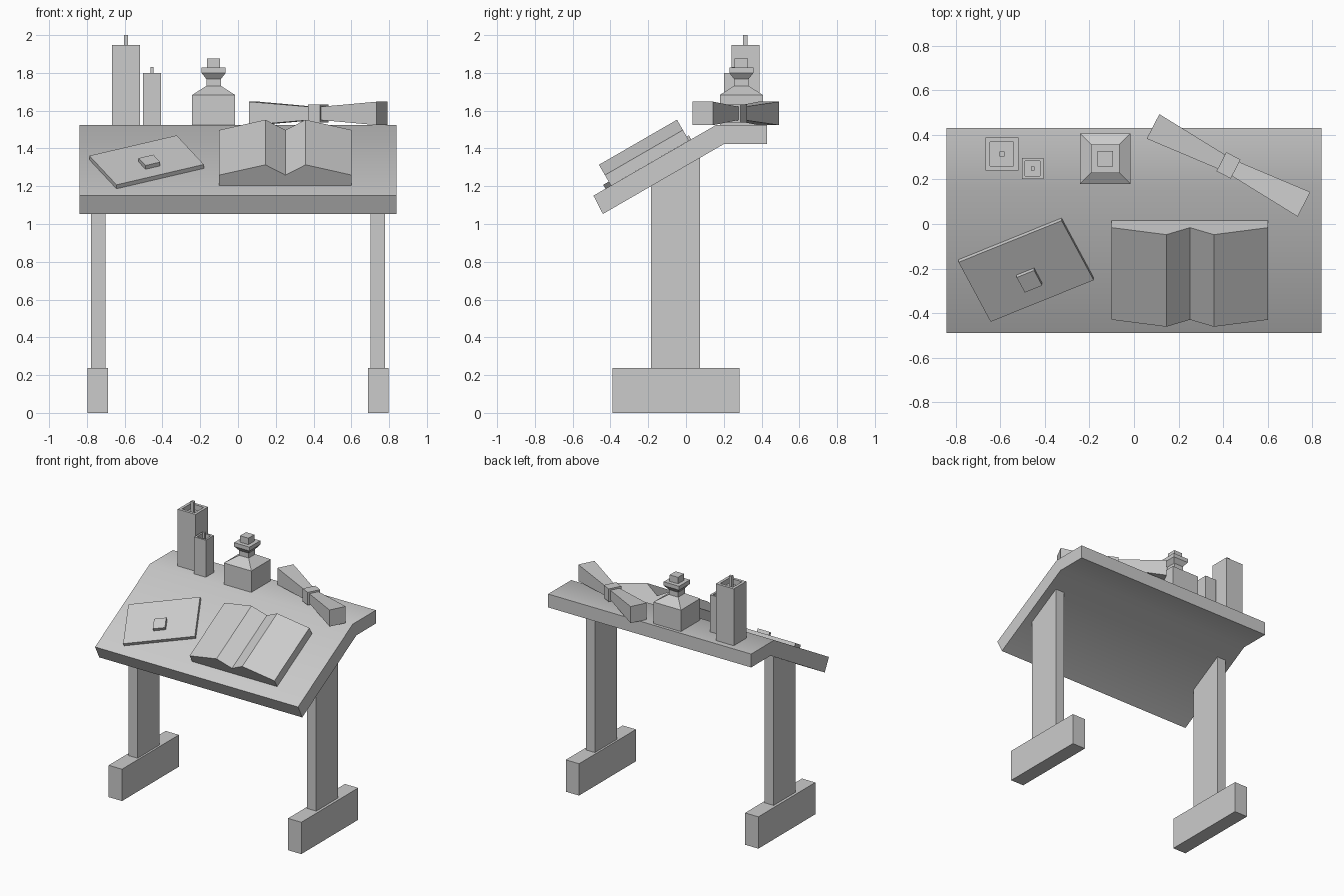
import bpy, bmesh
from math import radians, tan
from mathutils import Matrix, Vector

if "Cube" in bpy.data.objects:
    bpy.data.objects.remove(bpy.data.objects["Cube"])

TILT = radians(30)
DESK_Z = 1.523
# Local frame lying on the sloped writing surface: x across, y uphill, z outward
SLOPE = Matrix.Translation((0, -0.49, 1.15)) @ Matrix.Rotation(TILT, 4, 'X')


def finish(name, bm, matrix):
    bmesh.ops.recalc_face_normals(bm, faces=bm.faces)
    mesh = bpy.data.meshes.new(name)
    bm.to_mesh(mesh)
    bm.free()
    obj = bpy.data.objects.new(name, mesh)
    obj.matrix_world = matrix
    bpy.context.collection.objects.link(obj)
    return obj


def prism(name, points, extrude, matrix=Matrix()):
    """Closed 3D outline pushed along a vector."""
    bm = bmesh.new()
    face = bm.faces.new([bm.verts.new(p) for p in points])
    new = bmesh.ops.extrude_face_region(bm, geom=[face])["geom"]
    verts = [v for v in new if isinstance(v, bmesh.types.BMVert)]
    bmesh.ops.translate(bm, verts=verts, vec=Vector(extrude))
    # keep the starting cap so the solid is closed
    if not face.is_valid:
        bm.faces.new([v for v in bm.verts if v not in verts])
    return finish(name, bm, matrix)


def block(name, lo, hi, matrix=Matrix()):
    (x0, y0, z0), (x1, y1, z1) = lo, hi
    return prism(name, [(x0, y0, z0), (x1, y0, z0), (x1, y1, z0), (x0, y1, z0)],
                 (0, 0, z1 - z0), matrix)


def square_loft(name, rings, matrix):
    """Square sections given as (half width, height), capped at both ends."""
    bm = bmesh.new()
    loops = [[bm.verts.new((sx * h, sy * h, z))
              for sx, sy in ((-1, -1), (1, -1), (1, 1), (-1, 1))] for h, z in rings]
    for a, b in zip(loops, loops[1:]):
        for i in range(4):
            j = (i + 1) % 4
            bm.faces.new((a[i], a[j], b[j], b[i]))
    bm.faces.new(loops[0][::-1])
    bm.faces.new(loops[-1])
    return finish(name, bm, matrix)


# Bent desk top, soft shading across the bend
desk = prism("desk_top", [(-0.84, y, z) for y, z in (
    (-0.44, 1.053), (0.20, 1.423), (0.43, 1.423),
    (0.43, DESK_Z), (0.157, DESK_Z), (-0.49, 1.15))], (1.68, 0, 0))
bpy.ops.object.select_all(action='DESELECT')
desk.select_set(True)
bpy.context.view_layer.objects.active = desk
bpy.ops.object.shade_smooth_by_angle(angle=radians(35))

# Legs with slanted tops, and feet
for side, s in (("left", -1), ("right", 1)):
    top = lambda y: 1.43 + (y - 0.20) * tan(TILT)
    prism(side + "_leg", [(s * 0.702, y, z) for y, z in (
        (-0.185, 0.23), (0.074, 0.23), (0.074, top(0.074)), (-0.185, top(-0.185)))],
        (s * 0.075, 0, 0))
    x0, x1 = sorted((s * 0.687, s * 0.797))
    block(side + "_foot", (x0, -0.39, 0), (x1, 0.283, 0.238))

# Candles with hollowed tops and wicks
for name, x, y, half, rim, height, wick, wick_top in (
        ("tall_candle", -0.593, 0.314, 0.074, 0.053, 0.425, 0.011, 0.477),
        ("short_candle", -0.455, 0.249, 0.048, 0.034, 0.277, 0.008, 0.309)):
    at = Matrix.Translation((x, y, DESK_Z))
    floor = height - 0.04
    square_loft(name, [(half, 0), (half, height), (rim, height), (rim, floor)], at)
    square_loft(name + "_wick", [(wick, floor), (wick, wick_top)], at)

# Ink bottle and stopper
at = Matrix.Translation((-0.129, 0.293, DESK_Z))
square_loft("ink_bottle", [(0.114, 0), (0.114, 0.16), (0.039, 0.208), (0.039, 0.245),
                           (0.064, 0.277), (0.064, 0.306)], at)
square_loft("ink_stopper", [(0.035, 0.30), (0.035, 0.354)], at)

# Rolled scroll pinched by a band
at = (Matrix.Translation((0.424, 0.263, DESK_Z + 0.0625))
      @ Matrix.Rotation(radians(-27.3), 4, 'Z') @ Matrix.Rotation(radians(90), 4, 'Y'))
square_loft("scroll", [(0.062, -0.381), (0.035, -0.03), (0.035, 0.03), (0.062, 0.381)], at)
square_loft("scroll_band", [(0.048, -0.036), (0.048, 0.036)], at)

# Open book on the slope
prism("open_book", [(x, 0.107, z) for x, z in (
    (-0.10, 0), (0.602, 0), (0.602, 0.064), (0.358, 0.127),
    (0.251, 0.064), (0.145, 0.127), (-0.10, 0.064))], (0, 0.477, 0), SLOPE)

# Letter and its wax seal
turn = Matrix.Rotation(radians(25), 4, 'Z')
block("letter", (-0.255, -0.17, 0), (0.255, 0.17, 0.024),
      SLOPE @ Matrix.Translation((-0.484, 0.335, 0)) @ turn)
block("wax_seal", (-0.043, -0.043, 0.02), (0.043, 0.043, 0.047),
      SLOPE @ Matrix.Translation((-0.469, 0.295, 0)) @ turn)
